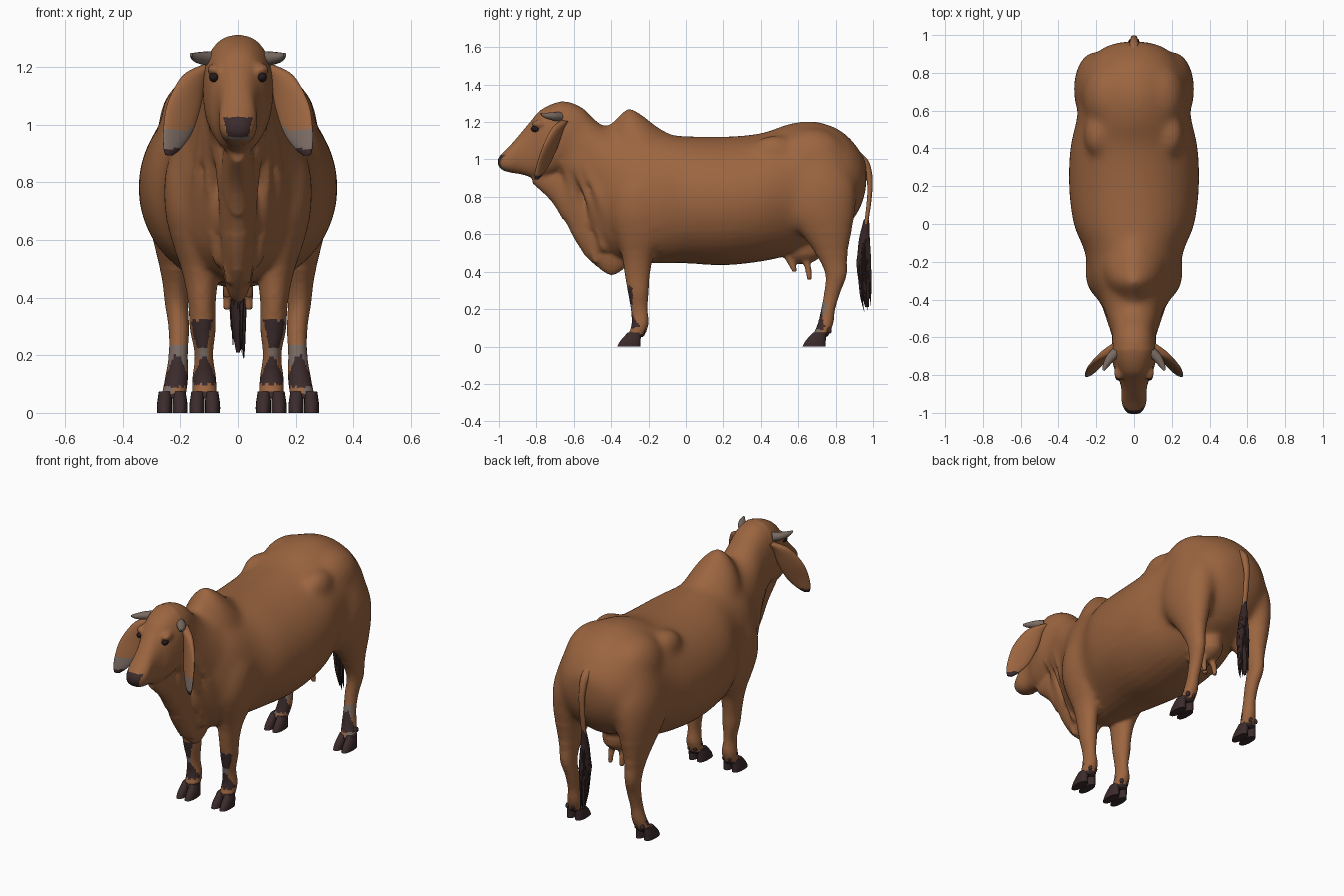
import bpy, bmesh, math, random
from mathutils import Vector, Matrix

random.seed(4)
cube = bpy.data.objects.get("Cube")
if cube:
    bpy.data.objects.remove(cube, do_unlink=True)


def material(name, r, g, b):
    mat = bpy.data.materials.new(name)
    mat.diffuse_color = (r, g, b, 1)
    mat.use_nodes = True
    shader = next(n for n in mat.node_tree.nodes if n.type == "BSDF_PRINCIPLED")
    shader.inputs["Base Color"].default_value = (r, g, b, 1)
    shader.inputs["Roughness"].default_value = 0.8
    return mat


BROWN = material("coat brown", .33, .13, .051)
DARK = material("dark skin", .045, .024, .025)
GREY = material("grey skin", .2, .15, .125)
BLACK = material("eye black", .018, .01, .011)
HAIR = material("tail hair", .035, .018, .018)
X, Y, Z = Vector((1, 0, 0)), Vector((0, 1, 0)), Vector((0, 0, 1))


def smooth_rows(rows, steps=5):
    """Catmull-Rom interpolation of number rows."""
    pad = [rows[0]] + list(rows) + [rows[-1]]
    out = []
    for a, b, c, d in zip(pad, pad[1:], pad[2:], pad[3:]):
        for i in range(steps):
            t = i / steps
            out.append([q + t / 2 * (r - p + t * (2*p - 5*q + 4*r - s + t * (3*q - p - 3*r + s)))
                        for p, q, r, s in zip(a, b, c, d)])
    return out + [rows[-1]]


def loft(bm, rows, u=X, v=Y, side=1, power=2, segs=24):
    """Skin rings given as x, y, z, radius along u, radius along v."""
    rings = []
    for x, y, z, ru, rv in smooth_rows(rows):
        ring = []
        for i in range(segs):
            a = math.tau * i / segs
            cs, sn = [math.copysign(abs(f) ** (2 / power), f) for f in (math.cos(a), math.sin(a))]
            p = Vector((x, y, z)) + u * cs * max(ru, .001) + v * sn * max(rv, .001)
            ring.append(bm.verts.new((p.x * side, p.y, p.z)))
        rings.append(ring)
    for r1, r2 in zip(rings, rings[1:]):
        for i in range(segs):
            j = (i + 1) % segs
            bm.faces.new((r1[i], r1[j], r2[j], r2[i]))
    bm.faces.new(rings[0])
    bm.faces.new(rings[-1])


def trunk(bm, rows, power=2):
    """Skin sections along the body given as y, top, bottom, half width."""
    loft(bm, [(0, y, (t + b) / 2, w, (t - b) / 2) for y, t, b, w in rows], X, Z, power=power, segs=40)


def blob(bm, centre, radii):
    bmesh.ops.create_uvsphere(bm, u_segments=24, v_segments=16, radius=1,
                              matrix=Matrix.LocRotScale(Vector(centre), None, Vector(radii)))


def finish(bm, name, mats):
    bmesh.ops.recalc_face_normals(bm, faces=bm.faces)
    mesh = bpy.data.meshes.new(name)
    bm.to_mesh(mesh)
    bm.free()
    obj = bpy.data.objects.new(name, mesh)
    bpy.context.collection.objects.link(obj)
    for m in mats:
        mesh.materials.append(m)
    return obj


def shade(obj):
    bpy.ops.object.select_all(action="DESELECT")
    obj.select_set(True)
    bpy.context.view_layer.objects.active = obj
    bpy.ops.object.shade_smooth_by_angle(angle=math.radians(50))


# Torso, hump, neck, dewlap and head
bm = bmesh.new()
trunk(bm, [(-.52, 1.05, .62, .1), (-.42, 1.12, .5, .18), (-.3, 1.15, .45, .235), (-.15, 1.135, .445, .26),
           (0, 1.125, .445, .32), (.2, 1.122, .435, .345), (.4, 1.14, .455, .338), (.55, 1.19, .49, .305),
           (.68, 1.205, .55, .285), (.8, 1.17, .6, .265), (.88, 1.11, .66, .225), (.94, 1.03, .76, .15),
           (.965, .98, .86, .06)])
trunk(bm, [(-.45, 1.16, .9, .05), (-.38, 1.215, .85, .11), (-.31, 1.28, .8, .15), (-.24, 1.245, .8, .17),
           (-.15, 1.175, .8, .17), (-.06, 1.125, .85, .13)], power=1.6)
trunk(bm, [(-.68, 1.26, .9, .1), (-.55, 1.265, .8, .125), (-.45, 1.185, .66, .16), (-.34, 1.15, .55, .2)])
trunk(bm, [(-.82, .95, .87, .03), (-.72, 1, .775, .05), (-.64, 1, .645, .058), (-.56, .9, .51, .06),
           (-.48, .8, .43, .06), (-.4, .75, .38, .058), (-.33, .7, .415, .05)])
trunk(bm, [(-1.006, 1.005, .972, .026), (-.985, 1.03, .945, .05), (-.94, 1.075, .93, .066),
           (-.88, 1.145, .92, .066), (-.83, 1.205, .905, .078), (-.78, 1.262, .9, .1),
           (-.7, 1.302, .92, .12), (-.62, 1.31, .95, .118), (-.53, 1.265, .97, .1)], power=2.3)

# Udder
blob(bm, (0, .62, .53), (.09, .12, .09))

# Legs, haunches, brows, folds and teats
FRONT_LEG = [(.13, -.24, 1, .05, .08), (.15, -.25, .85, .1, .14), (.155, -.255, .7, .1, .15),
             (.145, -.245, .58, .08, .13), (.13, -.257, .48, .062, .085), (.125, -.26, .38, .048, .067),
             (.122, -.255, .29, .045, .056), (.118, -.25, .2, .032, .046), (.117, -.245, .12, .042, .046),
             (.115, -.27, .05, .043, .045)]
HIND_LEG = [(.15, .7, 1.02, .12, .16), (.195, .71, .85, .12, .2), (.21, .72, .7, .105, .185),
            (.215, .755, .58, .076, .125), (.215, .785, .47, .05, .077), (.213, .802, .38, .041, .057),
            (.205, .782, .29, .036, .044), (.207, .76, .2, .034, .038), (.213, .745, .12, .041, .042),
            (.225, .715, .05, .043, .043)]
for s in (1, -1):
    loft(bm, FRONT_LEG, side=s)
    loft(bm, HIND_LEG, side=s)
    blob(bm, (s * .13, .67, 1), (.145, .2, .17))
    blob(bm, (s * .19, .47, 1.04), (.075, .12, .09))
    blob(bm, (s * .08, -.785, 1.19), (.028, .04, .022))
    blob(bm, (s * .028, -.955, 1.0), (.034, .036, .032))
    for k in range(3):
        loft(bm, [(.09 + .015*k, -.66 + .05*k, 1, .014, .018),
                  (.06 + .042*k, -.585 + .06*k, .78, .02, .022),
                  (.03 + .042*k, -.48 + .04*k, .45 + .06*k, .016, .016)], side=s)
    for y, z in ((.57, .4), (.65, .355)):
        loft(bm, [(.03, y - .03, .5, .03, .03), (.035, y, .43, .019, .019), (.038, y + .01, z, .014, .014)], side=s)
body = finish(bm, "body", [BROWN])

# Blend the parts into one skin
remesh = body.modifiers.new("skin", "REMESH")
remesh.mode = "VOXEL"
remesh.voxel_size = .01
relax = body.modifiers.new("relax", "SMOOTH")
relax.factor, relax.iterations = .5, 5
graph = bpy.context.evaluated_depsgraph_get()
skin = bpy.data.meshes.new_from_object(body.evaluated_get(graph))
body.modifiers.clear()
body.data = skin

# Soften the joins on the large masses
bm = bmesh.new()
bm.from_mesh(skin)
for low, rounds in ((.5, 14), (.62, 22)):
    soft = [v for v in bm.verts if v.co.z > low and v.co.y > -.66]
    for i in range(rounds):
        bmesh.ops.smooth_vert(bm, verts=soft, factor=.5, use_axis_x=True, use_axis_y=True, use_axis_z=True)
bm.to_mesh(skin)
bm.free()
skin.materials.clear()
for m in (BROWN, DARK, GREY):
    skin.materials.append(m)


def skin_colour(c, n):
    x = abs(c.x)
    if c.y < -.95:
        if .957 < c.z < 1.025 and x < .034 + (c.z - .957) * .25:
            return 1
        return 2 if .947 < c.z < .957 and x < .05 else 0
    if c.z > .33 or abs(c.y) > .9:
        return 0
    if c.z < .07:
        return 1
    if c.y < 0:
        knee = .225 < c.z < .32 and abs(x - .126) < .018 + (c.z - .225) * .2 and n.y < -.25
        shin = .1 < c.z < .19 and abs(x - .117) < (.215 - c.z) * .42 and n.y < 0
        pale = .19 < c.z < .225 and abs(x - .126) < .018 and n.y < -.5
        return 1 if knee or shin else 2 if pale else 0
    if n.y < 0 and .09 < c.z < .2 and abs(x - .212) < (.23 - c.z) * .36:
        return 1
    if n.y < -.3 and .16 < c.z < .24:
        return 2
    return 2 if n.y < -.2 and c.z < .09 and x > .225 else 0


# Dark muzzle, knees and pasterns
for f in skin.polygons:
    f.material_index = skin_colour(f.center, f.normal)
shade(body)

# Cloven hooves and dewclaws
bm = bmesh.new()
for s in (1, -1):
    for cx, cy in ((.115, -.305), (.228, .685)):
        for d in (-.027, .027):
            loft(bm, [(cx + d, cy, 0, .026, .062), (cx + d, cy + .008, .03, .026, .054),
                      (cx + d * .9, cy + .03, .075, .022, .036)], side=s, power=2.3, segs=20)
            blob(bm, (s * (cx + d * .7), cy + .08, .085), (.011, .014, .016))
shade(finish(bm, "hooves", [DARK]))

# Ears, horns, eyes and nostrils
EAR = [(.1, -.65, 1.205, .025, .022), (.15, -.685, 1.165, .048, .022), (.186, -.725, 1.07, .068, .018),
       (.208, -.762, .98, .06, .014), (.228, -.788, .92, .036, .012), (.24, -.8, .893, .014, .006)]
HORN = [(.09, -.675, 1.228, .028, .026), (.125, -.71, 1.23, .024, .022),
        (.15, -.748, 1.234, .016, .015), (.162, -.775, 1.242, .006, .006)]
for s, label in ((1, "left"), (-1, "right")):
    bm = bmesh.new()
    loft(bm, EAR, Vector((.84, -.52, .1)), Vector((.52, .84, 0)), side=s)
    ear = finish(bm, label + "_ear", [BROWN, DARK, GREY])
    inward = Vector((-.52 * s, -.84, 0))
    for f in ear.data.polygons:
        if f.center.z < .916:
            f.material_index = 1
        elif f.center.z < .985 and f.normal.dot(inward) > .2:
            f.material_index = 2
    shade(ear)
    bm = bmesh.new()
    loft(bm, HORN, Vector((.8, .6, 0)), Z, side=s, segs=16)
    shade(finish(bm, label + "_horn", [GREY]))
    bm = bmesh.new()
    blob(bm, (s * .083, -.806, 1.164), (.017, .022, .017))
    shade(finish(bm, label + "_eye", [BLACK]))
    bm = bmesh.new()
    blob(bm, (s * .026, -.988, 1.0), (.011, .008, .009))
    shade(finish(bm, label + "_nostril", [BLACK]))

# Tail
bm = bmesh.new()
loft(bm, [(0, y, z, r, r) for y, z, r in
          ((.87, 1.05, .03), (.935, 1.0, .027), (.968, .955, .022), (.984, .87, .018),
           (.976, .75, .016), (.957, .62, .014), (.95, .55, .012))], X, Vector((0, .8, .6)), segs=16)
shade(finish(bm, "tail", [BROWN]))

# Tail tuft with loose strands
bm = bmesh.new()
loft(bm, [(0, y, z, r * .8, r) for y, z, r in
          ((.965, .68, .014), (.953, .56, .03), (.95, .42, .034), (.957, .3, .026), (.967, .21, .008))], segs=16)
for i in range(26):
    a = math.tau * i / 26
    dx, dy = math.cos(a), math.sin(a)
    low = random.uniform(.18, .36)
    wide = random.uniform(.02, .034)
    loft(bm, [(dx * .01, .962 + dy * .01, .64, .004, .004),
              (dx * .025, .951 + dy * .031, .47, .008, .008),
              (dx * wide * .8, .953 + dy * wide, low + .08, .006, .006),
              (dx * wide * .8, .962 + dy * wide * .7, low, .001, .001)], segs=6)
shade(finish(bm, "tail_tuft", [HAIR]))
